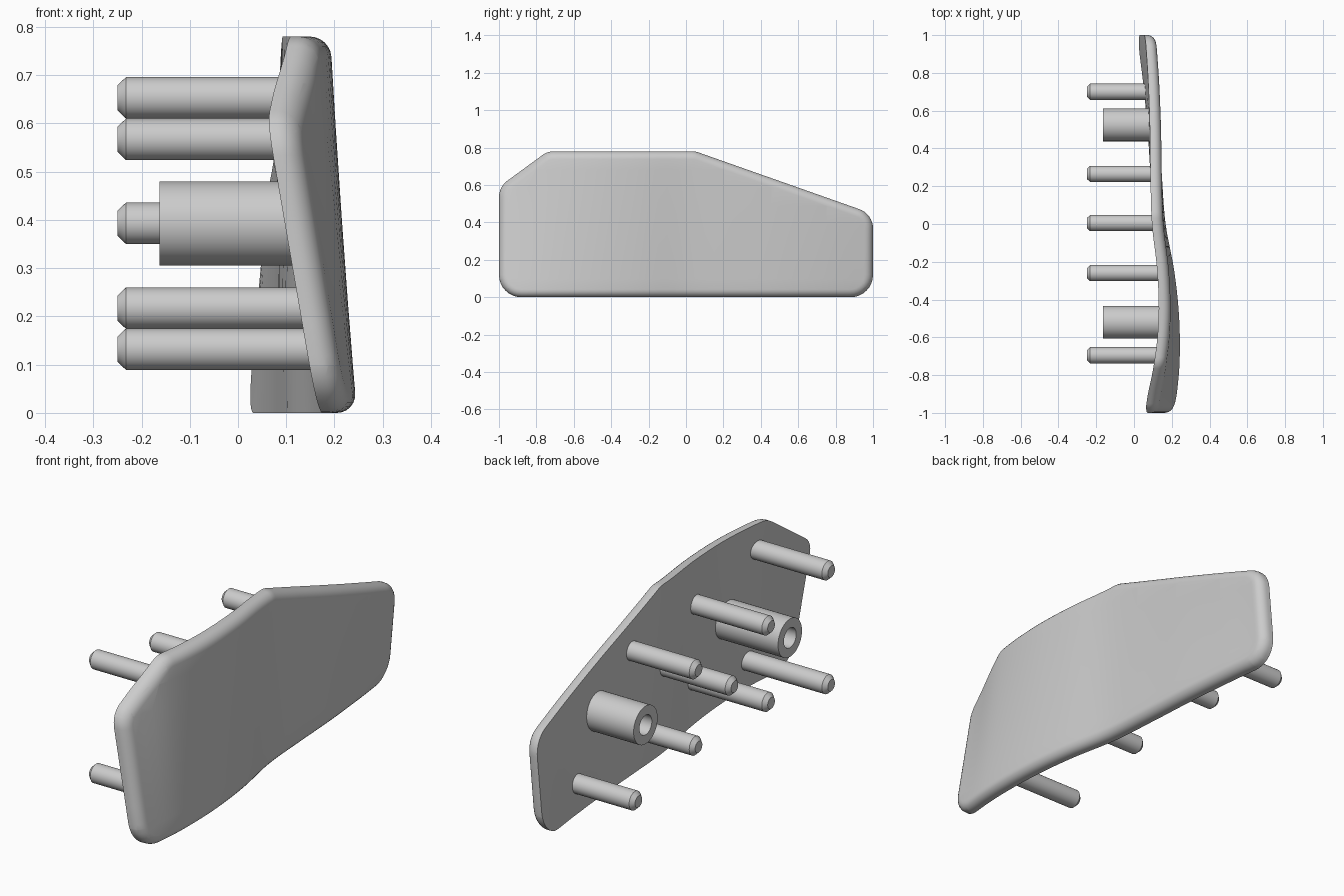
import bpy, bmesh, math
from mathutils import Vector

cube = bpy.data.objects.get("Cube")
if cube:
    bpy.data.objects.remove(cube, do_unlink=True)

grey = bpy.data.materials.new("plain grey")
grey.use_nodes = True
grey.diffuse_color = (0.6, 0.6, 0.6, 1)
grey.node_tree.nodes["Principled BSDF"].inputs["Base Color"].default_value = (0.6, 0.6, 0.6, 1)

HEIGHT, THICK, FILLET = 0.78, 0.06, 0.042

# Inner face offset along the plate: (y, x at the bottom, x at the top)
SECTIONS = [(-1, 0.165, 0.03), (-0.75, 0.185, 0.103), (-0.5, 0.182, 0.13),
            (-0.25, 0.155, 0.123), (0, 0.108, 0.095), (0.25, 0.088, 0.087),
            (0.5, 0.072, 0.087), (0.75, 0.048, 0.088), (1, 0.02, 0.09)]


def smooth_value(column, y):
    """Smooth curve through one column of the evenly spaced sections."""
    last = len(SECTIONS) - 1
    t = min(max((y + 1) * last / 2, 0), last - 1e-6)
    i = int(t)
    t -= i
    a, b, c, d = (SECTIONS[min(max(k, 0), last)][column] for k in range(i - 1, i + 3))
    return b + 0.5 * t * (c - a + t * (2 * a - 5 * b + 4 * c - d + t * (3 * (b - c) + d - a)))


def inner_x(y, z):
    low, high = smooth_value(1, y), smooth_value(2, y)
    return low + (high - low) * z / HEIGHT


def finish(bm, name):
    bmesh.ops.recalc_face_normals(bm, faces=bm.faces)
    mesh = bpy.data.meshes.new(name)
    bm.to_mesh(mesh)
    bm.free()
    obj = bpy.data.objects.new(name, mesh)
    bpy.context.collection.objects.link(obj)
    mesh.materials.append(grey)
    bpy.ops.object.select_all(action='DESELECT')
    obj.select_set(True)
    bpy.context.view_layer.objects.active = obj
    bpy.ops.object.shade_smooth_by_angle(angle=math.radians(35))
    return obj


def rounded_outline(corners, steps=8):
    """Points of a convex polygon with each (y, z, radius) corner rounded."""
    points = []
    for i, (y, z, radius) in enumerate(corners):
        p = Vector((y, z))
        to_prev = (Vector(corners[i - 1][:2]) - p).normalized()
        to_next = (Vector(corners[(i + 1) % len(corners)][:2]) - p).normalized()
        half = to_prev.angle(to_next) / 2
        centre = p + (to_prev + to_next).normalized() * radius / math.sin(half)
        start = p + to_prev * radius / math.tan(half) - centre
        end = p + to_next * radius / math.tan(half) - centre
        turn = start.angle(end)
        for s in range(steps + 1):
            t = s / steps
            points.append(centre + (start * math.sin((1 - t) * turn)
                                    + end * math.sin(t * turn)) / math.sin(turn))
    return points


# Plate: extruded outline, rounded outer rim, sliced and then bent
bm = bmesh.new()
outline = rounded_outline([(-1, 0, 0.12), (1, 0, 0.12), (1, 0.445, 0.11),
                           (0.05, HEIGHT, 0.12), (-0.74, HEIGHT, 0.1), (-1, 0.59, 0.11)])
inner = bm.faces.new([bm.verts.new((0, p.x, p.y)) for p in outline])
made = bmesh.ops.extrude_face_region(bm, geom=[inner], use_keep_orig=True)["geom"]
outer_verts = [g for g in made if isinstance(g, bmesh.types.BMVert)]
bmesh.ops.translate(bm, verts=outer_verts, vec=(THICK, 0, 0))
bmesh.ops.recalc_face_normals(bm, faces=bm.faces)
rim = [e for e in bm.edges if all(v.co.x > THICK / 2 for v in e.verts)]
bmesh.ops.bevel(bm, geom=rim, offset=FILLET, segments=6, profile=0.5,
                affect='EDGES', clamp_overlap=False)
cuts = [((0, -1 + k / 20, 0), (0, 1, 0)) for k in range(1, 40)]
cuts += [((0, 0, HEIGHT * k / 8), (0, 0, 1)) for k in range(1, 8)]
for point, normal in cuts:
    bmesh.ops.bisect_plane(bm, geom=bm.verts[:] + bm.edges[:] + bm.faces[:],
                           plane_co=point, plane_no=normal, dist=1e-5)
for v in bm.verts:
    v.co.x += inner_x(v.co.y, v.co.z)
finish(bm, "curved_plate")


def lathe(name, y, z, profile, closed=False, sides=40):
    """Turn an (x, radius) profile around an axis along x."""
    bm = bmesh.new()
    rings = []
    for x, r in profile:
        angles = [2 * math.pi * k / sides for k in range(sides)]
        rings.append([bm.verts.new((x, y + r * math.cos(a), z + r * math.sin(a)))
                      for a in angles])
    pairs = list(zip(rings, rings[1:]))
    if closed:
        pairs.append((rings[-1], rings[0]))
    else:
        bm.faces.new(rings[0])
        bm.faces.new(rings[-1])
    for a, b in pairs:
        for k in range(sides):
            n = (k + 1) % sides
            bm.faces.new((a[k], a[n], b[n], b[k]))
    finish(bm, name)


# Chamfered locating pins
MID = 0.393
pins = [(0.7, 0.132), (-0.695, 0.132), (-0.695, 0.653), (0.005, MID)]
pins += [(y, z) for y in (0.265, -0.26) for z in (0.217, 0.567)]
for i, (y, z) in enumerate(pins):
    base = inner_x(y, z) + 0.02
    lathe(f"pin_{i + 1}", y, z, [(base, 0.043), (-0.232, 0.043), (-0.25, 0.026)])

# Hollow screw bosses
for name, y in (("rear_boss", 0.525), ("front_boss", -0.52)):
    base = inner_x(y, MID) + 0.02
    lathe(name, y, MID, [(base, 0.087), (-0.163, 0.087), (-0.163, 0.045), (base, 0.045)],
          closed=True)
